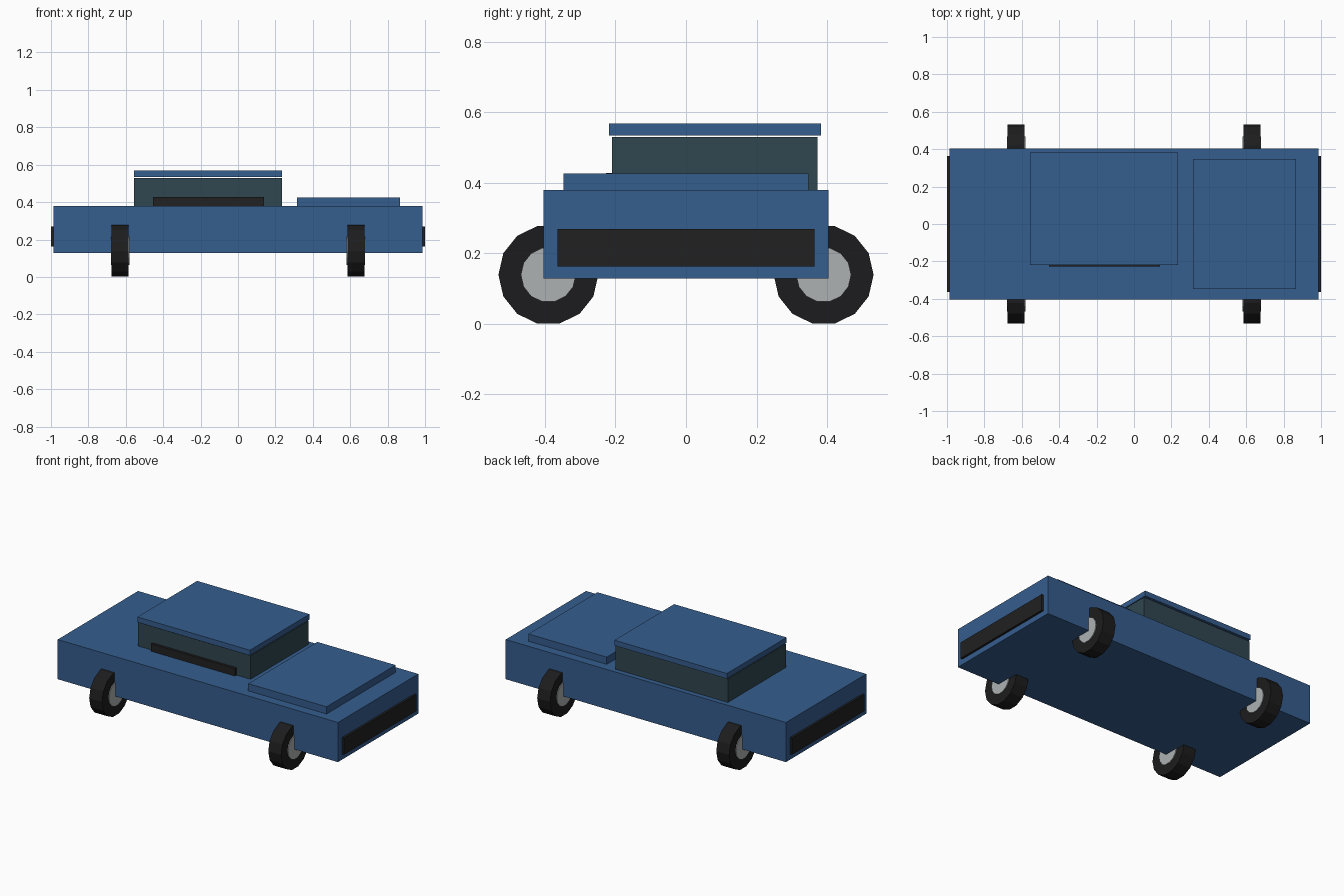
import bpy
import math

if "Cube" in bpy.data.objects:
    bpy.data.objects.remove(bpy.data.objects["Cube"])


def material(name, rgb):
    m = bpy.data.materials.new(name)
    m.diffuse_color = (*rgb, 1)
    m.use_nodes = True
    m.node_tree.nodes["Principled BSDF"].inputs["Base Color"].default_value = m.diffuse_color
    return m


BLUE = material("blue_paint", (0.036, 0.11, 0.27))
GLASS = material("dark_glass", (0.03, 0.063, 0.08))
BLACK = material("black_trim", (0.015, 0.015, 0.016))
RUBBER = material("rubber", (0.012, 0.012, 0.013))
METAL = material("metal", (0.42, 0.44, 0.45))


def box(name, x, y, z, mat):
    """Box from its (min, max) range on each axis."""
    spans = (x, y, z)
    bpy.ops.mesh.primitive_cube_add(size=1, location=[(a + b) / 2 for a, b in spans])
    ob = bpy.context.object
    ob.name = name
    ob.scale = [b - a for a, b in spans]
    bpy.ops.object.transform_apply(location=False, rotation=False, scale=True)
    ob.data.materials.append(mat)


def disc(name, centre, radius, width, mat, sides=14):
    """Low-poly cylinder lying along x, resting on a flat side."""
    bpy.ops.mesh.primitive_cylinder_add(vertices=sides, radius=radius, depth=width,
                                        location=centre, rotation=(0, math.pi / 2, 0))
    ob = bpy.context.object
    ob.name = name
    # vertex 0 lies on local +y, so a vertex points forwards/backwards
    bpy.ops.object.transform_apply(location=False, rotation=True, scale=False)
    ob.data.materials.append(mat)


# Body, raised hood, cabin and floating roof
box("body", (-0.986, 0.986), (-0.404, 0.404), (0.128, 0.38), BLUE)
box("hood", (0.315, 0.866), (-0.347, 0.347), (0.38, 0.426), BLUE)
box("cabin_glass", (-0.555, 0.236), (-0.21, 0.372), (0.38, 0.529), GLASS)
box("roof", (-0.555, 0.236), (-0.218, 0.382), (0.534, 0.568), BLUE)

# Trim strip at the foot of the front glass
box("window_strip", (-0.455, 0.138), (-0.226, -0.205), (0.38, 0.428), BLACK)

for sx, end in ((-1, "left"), (1, "right")):
    # Bumper plate on each end
    box(f"{end}_bumper", sorted((sx * 0.98, sx * 1.0)), (-0.364, 0.364), (0.163, 0.269), BLACK)
    # Tyres with hubs showing on both faces
    for sy, side in ((-1, "front"), (1, "back")):
        centre = (sx * 0.63, sy * 0.39, 0.139)
        disc(f"{end}_{side}_tyre", centre, 0.1415, 0.09, RUBBER)
        disc(f"{end}_{side}_hub", centre, 0.078, 0.1, METAL)
